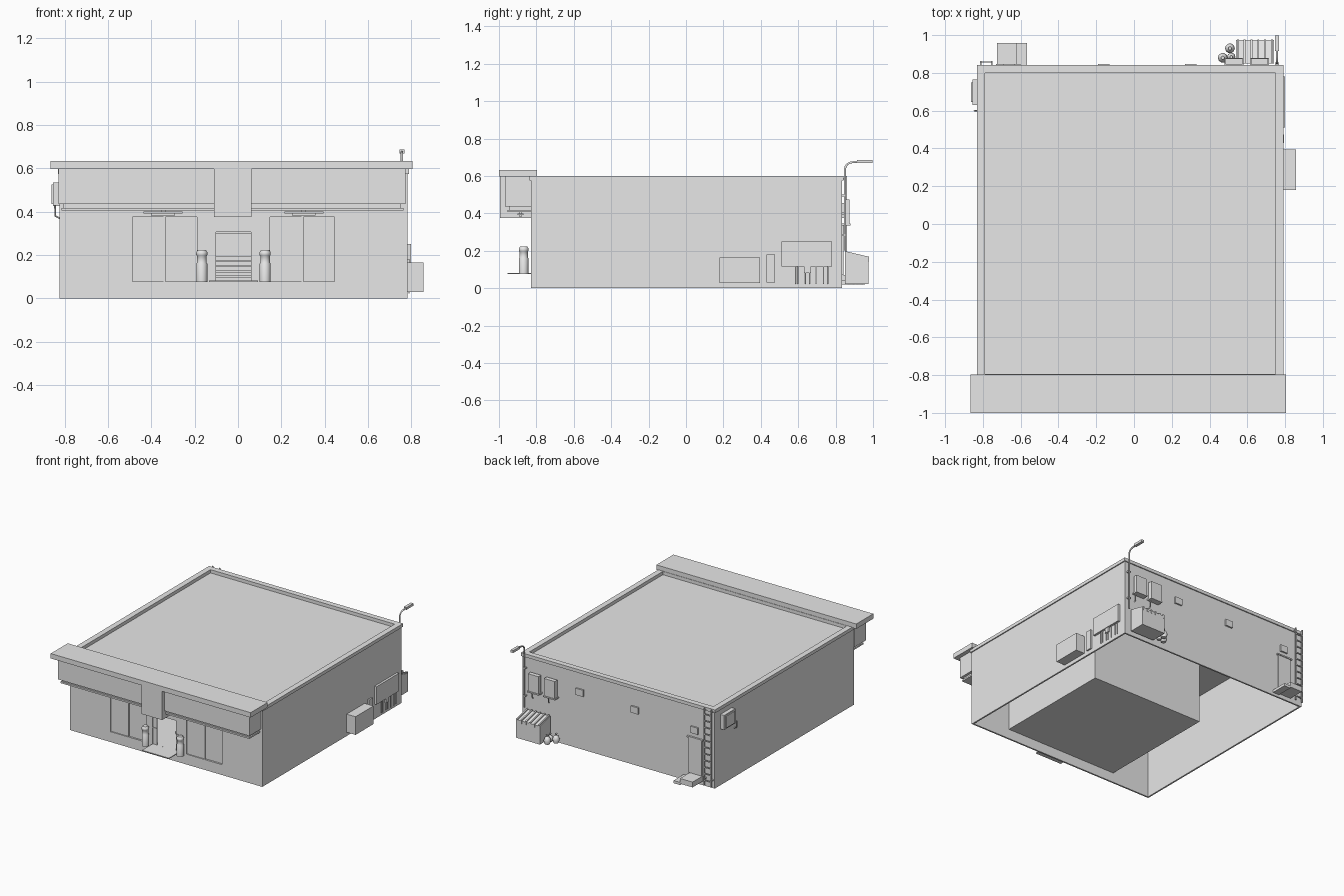
import bpy
import bmesh
import math
from mathutils import Matrix, Vector

default_cube = bpy.data.objects.get("Cube")
if default_cube:
    bpy.data.objects.remove(default_cube, do_unlink=True)

grey = bpy.data.materials.new("plain_grey")
grey.use_nodes = True
grey.diffuse_color = (0.8, 0.8, 0.8, 1)
grey.node_tree.nodes["Principled BSDF"].inputs["Base Color"].default_value = (0.8, 0.8, 0.8, 1)


def finish(name, bm, smooth=False):
    """Turn a bmesh into a named grey object."""
    bmesh.ops.recalc_face_normals(bm, faces=bm.faces)
    mesh = bpy.data.meshes.new(name)
    bm.to_mesh(mesh)
    bm.free()
    mesh.materials.append(grey)
    obj = bpy.data.objects.new(name, mesh)
    bpy.context.collection.objects.link(obj)
    if smooth:
        bpy.ops.object.select_all(action='DESELECT')
        obj.select_set(True)
        bpy.context.view_layer.objects.active = obj
        bpy.ops.object.shade_smooth_by_angle(angle=math.radians(40))
    return obj


def add_box(bm, x, y, z):
    """Box from three (low, high) ranges."""
    size = Vector((x[1] - x[0], y[1] - y[0], z[1] - z[0]))
    middle = Vector((sum(x), sum(y), sum(z))) / 2
    matrix = Matrix.Translation(middle) @ Matrix.Diagonal(size).to_4x4()
    return bmesh.ops.create_cube(bm, size=1, matrix=matrix)["verts"]


def boxes(name, *ranges):
    bm = bmesh.new()
    for x, y, z in ranges:
        add_box(bm, x, y, z)
    return finish(name, bm)


def lathe(name, x, y, profile, sides=16):
    """Spin (radius, height) points round a vertical axis."""
    bm = bmesh.new()
    verts = [bm.verts.new((r, 0, z)) for r, z in profile]
    edges = [bm.edges.new(pair) for pair in zip(verts, verts[1:])]
    bmesh.ops.spin(bm, geom=verts + edges, axis=(0, 0, 1), cent=(0, 0, 0),
                   steps=sides, angle=math.tau)
    bmesh.ops.remove_doubles(bm, verts=bm.verts, dist=0.0005)
    bmesh.ops.translate(bm, verts=bm.verts, vec=(x, y, 0))
    return finish(name, bm, smooth=True)


def pipe(name, points, radius):
    curve = bpy.data.curves.new(name, 'CURVE')
    curve.dimensions = '3D'
    curve.bevel_depth = radius
    curve.bevel_resolution = 1
    curve.use_fill_caps = True
    spline = curve.splines.new('POLY')
    spline.points.add(len(points) - 1)
    for point, co in zip(spline.points, points):
        point.co = (*co, 1)
    curve.materials.append(grey)
    obj = bpy.data.objects.new(name, curve)
    bpy.context.collection.objects.link(obj)
    return obj


# Main shell, open underneath
LEFT, RIGHT, FRONT, BACK = -0.824, 0.783, -0.828, 0.834
SKIN, TOP, FLOOR, ROOF = 0.012, 0.59, 0.078, 0.575
AXIS = -0.021
WINDOW_TOP, DOOR_TOP = 0.376, 0.325
WINDOW_OUT, WINDOW_IN, DOOR_HALF = 0.469, 0.168, 0.113
across, along = (LEFT, RIGHT), (FRONT, BACK)
front_skin, back_skin = (FRONT, FRONT + SKIN), (BACK - SKIN, BACK)
boxes("side_and_back_walls",
      ((LEFT, LEFT + SKIN), along, (0, TOP)),
      ((RIGHT - SKIN, RIGHT), along, (0, TOP)),
      (across, back_skin, (0, TOP)))
boxes("front_wall",
      (across, front_skin, (0, FLOOR)),
      (across, front_skin, (WINDOW_TOP, TOP)),
      ((AXIS - DOOR_HALF, AXIS + DOOR_HALF), front_skin, (DOOR_TOP, WINDOW_TOP)),
      ((LEFT, AXIS - WINDOW_OUT), front_skin, (FLOOR, WINDOW_TOP)),
      ((AXIS - WINDOW_IN, AXIS - DOOR_HALF), front_skin, (FLOOR, WINDOW_TOP)),
      ((AXIS + DOOR_HALF, AXIS + WINDOW_IN), front_skin, (FLOOR, WINDOW_TOP)),
      ((AXIS + WINDOW_OUT, RIGHT), front_skin, (FLOOR, WINDOW_TOP)))
boxes("roof", (across, along, (ROOF - SKIN, ROOF)))
EDGE, RIM = 0.008, 0.042
west, east, south, north = LEFT - EDGE, RIGHT + EDGE, FRONT - EDGE, BACK + EDGE
cap_z = (ROOF, 0.6)
boxes("parapet",
      ((west, west + RIM), (south, north), cap_z),
      ((east - RIM, east), (south, north), cap_z),
      ((west + RIM, east - RIM), (south, south + RIM), cap_z),
      ((west + RIM, east - RIM), (north - RIM, north), cap_z))

# Shop room behind the front
ROOM_BACK = 0.12
room_x, room_y, room_z = (AXIS - 0.475, AXIS + 0.475), (FRONT, ROOM_BACK), (FLOOR - 0.004, ROOF - SKIN)
boxes("shop_room",
      (room_x, room_y, (FLOOR - 0.004, FLOOR)),
      (room_x, (ROOM_BACK - SKIN, ROOM_BACK), room_z),
      ((room_x[0], room_x[0] + EDGE), room_y, room_z),
      ((room_x[1] - EDGE, room_x[1]), room_y, room_z))
bm = bmesh.new()
for level in range(5):
    z = FLOOR + level * 0.024
    add_box(bm, (AXIS - 0.08, AXIS + 0.08), (-0.6 + level * 0.01, -0.45), (z, z + 0.02))
add_box(bm, (AXIS - 0.08, AXIS + 0.08), (-0.47, -0.45), (FLOOR, 0.3))
finish("display_shelf", bm)

# Shop windows and doorway
for side, name in ((-1, "right"), (1, "left")):
    middle = AXIS + side * (WINDOW_OUT + WINDOW_IN) / 2
    half = (WINDOW_OUT - WINDOW_IN) / 2
    glass_y = FRONT + 0.008
    boxes(f"{name}_window",
          ((middle - half, middle), (glass_y, glass_y + EDGE), (FLOOR, WINDOW_TOP)),
          ((middle, middle + half), (glass_y + 0.006, glass_y + 0.014), (FLOOR, WINDOW_TOP)),
          ((middle - 0.004, middle + 0.004), (FRONT + 0.002, glass_y), (FLOOR, WINDOW_TOP)))
    jamb = sorted((AXIS + side * 0.081, AXIS + side * DOOR_HALF))
    boxes(f"{name}_door_leaf",
          (jamb, (FRONT + 0.004, FRONT + SKIN), (FLOOR, DOOR_TOP)),
          (jamb, (FRONT, FRONT + 0.004), (0.2, 0.206)))
    # Rounded litter bin beside the door
    lathe(f"{name}_litter_bin", AXIS + side * 0.146, -0.868,
          [(0, 0.076), (0.025, 0.076), (0.025, 0.16), (0.022, 0.165), (0.022, 0.195),
           (0.026, 0.2), (0.026, 0.212), (0.018, 0.224), (0, 0.224)])
    # Lamp under the canopy
    lamp_x = AXIS + side * 0.325
    boxes(f"{name}_canopy_lamp",
          ((lamp_x - 0.09, lamp_x + 0.09), (-0.9, -0.87), (0.392, 0.4)),
          ((lamp_x - 0.055, lamp_x + 0.055), (-0.893, -0.877), (0.383, 0.392)),
          ((lamp_x - 0.01, lamp_x + 0.01), (-0.89, -0.88), (0.4, 0.407)))
door_x = (AXIS - DOOR_HALF, AXIS + DOOR_HALF)
boxes("door_header", (door_x, (FRONT + 0.004, FRONT + SKIN), (0.305, DOOR_TOP)))
boxes("entrance_step", (door_x, (-0.955, FRONT), (0.075, 0.081)))

# Front canopy
boxes("canopy_cap", ((-0.866, 0.806), (-1, -0.797), (0.596, 0.633)))
boxes("canopy_fascia", ((-0.829, 0.774), (-0.968, FRONT), (0.436, 0.596)))
boxes("canopy_lower_trim",
      ((-0.805, 0.754), (-0.945, FRONT), (0.418, 0.436)),
      ((-0.815, 0.764), (-0.955, FRONT), (0.406, 0.418)))
boxes("canopy_centre_block", ((-0.11, 0.062), (-0.994, FRONT), (0.376, 0.596)))

# Utility boxes on the left wall
boxes("low_utility_box", ((RIGHT, 0.857), (0.18, 0.395), (0.028, 0.165)))
boxes("narrow_utility_panel", ((RIGHT, 0.795), (0.43, 0.475), (0.03, 0.18)))
boxes("meter_panel",
      ((RIGHT, 0.8), (0.51, 0.78), (0.115, 0.25)),
      ((RIGHT, 0.796), (0.632, 0.668), (0.08, 0.115)))
for y in (0.585, 0.6, 0.64, 0.66, 0.695, 0.735, 0.76):
    pipe("meter_pipe", [(0.79, y, 0.12), (0.79, y, 0.022)], 0.003)

# Wall units: two on the back, one on the side
for x in (0.665, 0.53):
    boxes("rear_wall_unit",
          ((x - 0.045, x + 0.045), (BACK + 0.01, 0.875), (0.345, 0.475)),
          ((x - 0.05, x + 0.05), (BACK, 0.88), (0.335, 0.345)))
    pipe("rear_unit_pipe", [(x + 0.03, 0.845, 0.34), (x + 0.03, 0.845, 0.29), (x + 0.03, BACK, 0.28)], 0.004)
boxes("side_wall_unit",
      ((-0.854, LEFT), (0.63, 0.765), (0.425, 0.535)),
      ((-0.862, -0.854), (0.645, 0.75), (0.435, 0.525)))
pipe("side_unit_pipe", [(-0.845, 0.6, 0.43), (-0.845, 0.6, 0.38), (LEFT, 0.6, 0.37)], 0.004)

# Back wall lamps, door, step and ladder
for x, z in ((0.3, 0.43), (-0.16, 0.42), (-0.66, 0.4)):
    boxes("rear_wall_lamp", ((x - 0.03, x + 0.03), (BACK, BACK + 0.012), (z - 0.025, z + 0.025)))
boxes("rear_door",
      ((-0.72, -0.61), (BACK, BACK + 0.008), (0.07, 0.335)),
      ((-0.73, -0.6), (BACK, BACK + 0.014), (0.335, 0.345)))
boxes("rear_step",
      ((-0.725, -0.62), (BACK, 0.957), (0.03, 0.07)),
      ((-0.62, -0.566), (BACK, 0.957), (0.02, 0.04)))
bm = bmesh.new()
for x in (-0.812, -0.753):
    add_box(bm, (x - 0.004, x + 0.004), (0.852, 0.862), (0.02, 0.6))
    for z in (0.06, 0.58):
        add_box(bm, (x - 0.004, x + 0.004), (BACK, 0.855), (z, z + 0.008))
for rung in range(11):
    z = 0.05 + rung * 0.05
    add_box(bm, (-0.812, -0.753), (0.854, 0.86), (z, z + 0.008))
finish("roof_ladder", bm)

# Waste container with sloping ribbed lid
bm = bmesh.new()
for vert in add_box(bm, (0.54, 0.74), (0.85, 0.975), (0.022, 0.19)):
    if vert.co.z > 0.1 and vert.co.y > 0.9:
        vert.co.z = 0.16
for rib in range(6):
    x = 0.545 + rib * 0.036
    for vert in add_box(bm, (x, x + 0.01), (0.85, 0.978), (0.17, 0.198)):
        if vert.co.y > 0.9:
            vert.co.z -= 0.03
finish("waste_container", bm)

# Tied rubbish bags
for x, y, size in ((0.47, 0.88, 0.026), (0.515, 0.885, 0.022), (0.508, 0.93, 0.026)):
    base = 0.02
    lathe("rubbish_bag", x, y,
          [(0, base), (size * 0.7, base), (size, base + size), (size * 0.7, base + size * 1.8),
           (size * 0.2, base + size * 2.2), (size * 0.35, base + size * 2.7), (0, base + size * 2.7)], 10)

# Street lamp on the back corner
LAMP_X, LAMP_Y = 0.757, 0.85
arm = [(LAMP_X, LAMP_Y, 0.2), (LAMP_X, LAMP_Y, 0.635)]
for step in range(1, 5):
    turn = step * math.pi / 8
    arm.append((LAMP_X, LAMP_Y + 0.038 * (1 - math.cos(turn)), 0.635 + 0.038 * math.sin(turn)))
arm.append((LAMP_X, 0.925, 0.676))
pipe("street_lamp_pole", arm, 0.006)
boxes("street_lamp_head", ((LAMP_X - 0.011, LAMP_X + 0.011), (0.915, 0.998), (0.668, 0.686)))
boxes("street_lamp_bracket",
      ((LAMP_X - 0.01, LAMP_X + 0.01), (BACK, 0.856), (0.28, 0.29)),
      ((LAMP_X - 0.01, LAMP_X + 0.01), (BACK, 0.856), (0.49, 0.5)))
